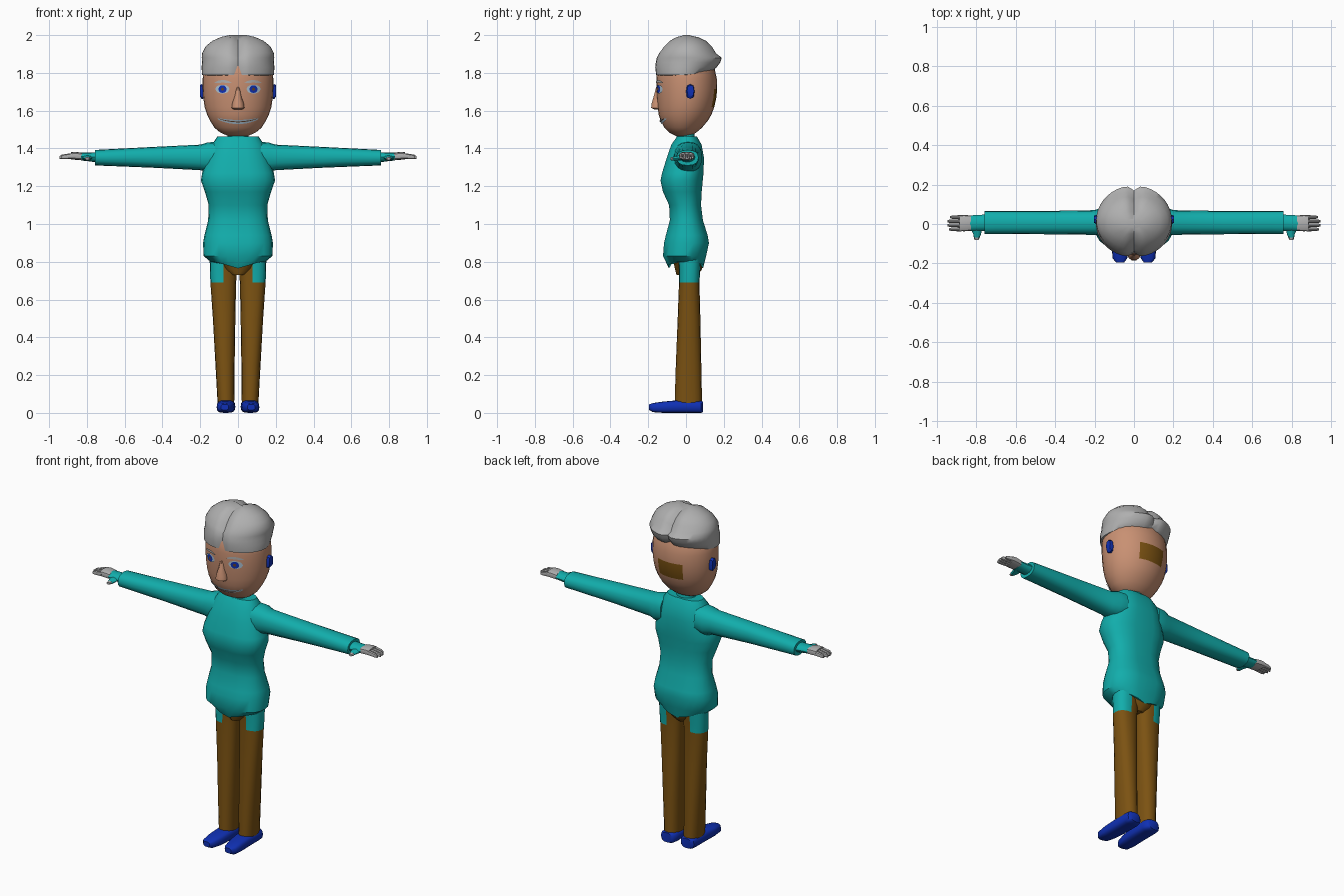
import bpy, bmesh, math

def material(name, rgb):
    m = bpy.data.materials.new(name)
    m.diffuse_color = (*rgb, 1)
    return m

TEAL = material("teal cloth", (0.006, 0.42, 0.41))
SKIN = material("skin", (0.58, 0.28, 0.17))
GREY = material("grey", (0.43, 0.43, 0.43))
BROWN = material("brown cloth", (0.20, 0.085, 0.006))
BLUE = material("blue", (0.005, 0.03, 0.46))
PALE = material("pale blue", (0.42, 0.55, 0.66))
DARK = material("dark brown", (0.13, 0.05, 0.02))

def finish(name, bm, mats, mirror=False, angle=40):
    bmesh.ops.recalc_face_normals(bm, faces=bm.faces)
    me = bpy.data.meshes.new(name)
    bm.to_mesh(me)
    bm.free()
    ob = bpy.data.objects.new(name, me)
    bpy.context.collection.objects.link(ob)
    for m in mats:
        me.materials.append(m)
    if mirror:
        ob.modifiers.new("Mirror", 'MIRROR')
    bpy.ops.object.select_all(action='DESELECT')
    ob.select_set(True)
    bpy.context.view_layer.objects.active = ob
    bpy.ops.object.shade_smooth_by_angle(angle=math.radians(angle))
    return ob

def loft(name, rings, mats, axis='z', n=24, mirror=False, power=1.0, shape=None, rule=None, angle=40):
    """Rings are (position, a_min, a_max, b_min, b_max): x,y for axis z; y,z for axis x; x,z for axis y."""
    bm = bmesh.new()
    loops = []
    for p, a0, a1, b0, b1 in rings:
        loop = []
        for i in range(n):
            t = 2 * math.pi * i / n
            c, s = math.cos(t), math.sin(t)
            c = math.copysign(abs(c) ** power, c)
            s = math.copysign(abs(s) ** power, s)
            a = (a0 + a1) / 2 + (a1 - a0) / 2 * c
            b = (b0 + b1) / 2 + (b1 - b0) / 2 * s
            co = {'z': (a, b, p), 'x': (p, a, b), 'y': (a, p, b)}[axis]
            loop.append(bm.verts.new(shape(*co) if shape else co))
        loops.append(loop)
    for u, v in zip(loops, loops[1:]):
        for i in range(n):
            j = (i + 1) % n
            bm.faces.new((u[i], u[j], v[j], v[i]))
    bm.faces.new(loops[0])
    bm.faces.new(loops[-1])
    if rule:
        for f in bm.faces:
            f.material_index = rule(f.calc_center_median())
    return finish(name, bm, mats, mirror, angle)

def sym(rows):
    return [(z, -w, w, y0, y1) for z, w, y0, y1 in rows]

# Jacket body with a shallow centre seam and a pointed front hem
def jacket_shape(x, y, z):
    if abs(x) < 0.008:
        y *= 0.95
    if z < 0.815:
        z -= 0.035 * max(0, 1 - abs(x) / 0.12)
    return x, y, z

loft("jacket", sym([
    (0.80, 0.145, -0.095, 0.095), (0.83, 0.182, -0.125, 0.11), (0.90, 0.185, -0.12, 0.125),
    (0.94, 0.178, -0.11, 0.118), (1.02, 0.158, -0.088, 0.092), (1.10, 0.155, -0.092, 0.082),
    (1.17, 0.175, -0.125, 0.086), (1.23, 0.196, -0.138, 0.092), (1.27, 0.190, -0.13, 0.096),
    (1.35, 0.162, -0.105, 0.098), (1.42, 0.138, -0.08, 0.085), (1.462, 0.11, -0.05, 0.06)]),
    [TEAL], power=0.85, shape=jacket_shape)
loft("neck", sym([(1.43, 0.06, -0.055, 0.05), (1.47, 0.056, -0.05, 0.045), (1.50, 0.05, -0.045, 0.04)]), [TEAL], n=12)

# Sleeves, wrists and hands
loft("sleeve", [
    (0.11, -0.065, 0.085, 1.285, 1.435), (0.16, -0.062, 0.085, 1.275, 1.432),
    (0.20, -0.055, 0.07, 1.285, 1.420), (0.45, -0.052, 0.066, 1.298, 1.408),
    (0.70, -0.05, 0.066, 1.308, 1.395), (0.757, -0.05, 0.066, 1.310, 1.392)],
    [TEAL], 'x', 16, True, 0.85)
loft("wrist", [(0.74, -0.035, 0.05, 1.325, 1.38), (0.79, -0.035, 0.045, 1.332, 1.378),
    (0.83, -0.036, 0.044, 1.336, 1.378)], [TEAL], 'x', 12, True)
loft("palm", [(0.825, -0.034, 0.043, 1.338, 1.377), (0.86, -0.037, 0.046, 1.340, 1.382),
    (0.885, -0.036, 0.045, 1.342, 1.38)], [GREY], 'x', 12, True, 0.7)
for k, tip in enumerate((0.937, 0.945, 0.945, 0.932)):
    y = -0.027 + k * 0.0205
    loft("finger", [(0.875, y - 0.0105, y + 0.0105, 1.345, 1.376), (tip - 0.012, y - 0.009, y + 0.009, 1.343, 1.367),
        (tip, y - 0.005, y + 0.005, 1.345, 1.359)], [GREY], 'x', 8, True)
loft("thumb", [(-0.082, 0.788, 0.808, 1.338, 1.352), (-0.068, 0.782, 0.812, 1.336, 1.356),
    (-0.05, 0.775, 0.815, 1.336, 1.360), (-0.02, 0.77, 0.83, 1.338, 1.365)],
    [TEAL, GREY], 'y', 8, True, rule=lambda c: int(c.y < -0.07))

# Trousers: jacket-coloured upper outer panel, brown below
loft("trouser_leg", [
    (0.05, 0.02, 0.108, -0.06, 0.085), (0.25, 0.018, 0.119, -0.054, 0.081), (0.50, 0.014, 0.133, -0.044, 0.076),
    (0.69, 0.01, 0.146, -0.037, 0.071), (0.75, 0.006, 0.149, -0.037, 0.075), (0.83, 0.004, 0.15, -0.04, 0.08)],
    [BROWN, TEAL], n=16, mirror=True, power=0.85, rule=lambda c: int(c.z > 0.69 and c.x > 0.07))
loft("trouser_seat", sym([(0.73, 0.035, -0.05, 0.06), (0.76, 0.085, -0.058, 0.085), (0.82, 0.13, -0.07, 0.095)]),
    [BROWN], n=16)

# Shoes
loft("shoe", [
    (-0.195, 0.05, 0.09, 0.015, 0.045), (-0.175, 0.035, 0.108, 0.004, 0.052), (-0.12, 0.022, 0.113, 0, 0.06),
    (-0.05, 0.016, 0.112, 0, 0.066), (0.05, 0.014, 0.112, 0, 0.066), (0.08, 0.022, 0.108, 0, 0.064),
    (0.09, 0.035, 0.095, 0.004, 0.06)], [BLUE], 'y', 16, True, 0.65)

# Head with a rectangular patch on the back
HEAD = [(1.465, 0.05, -0.05, 0.02), (1.485, 0.095, -0.09, 0.055), (1.51, 0.125, -0.115, 0.085),
    (1.55, 0.15, -0.135, 0.118), (1.58, 0.164, -0.145, 0.135), (1.62, 0.177, -0.15, 0.15),
    (1.67, 0.184, -0.155, 0.161), (1.715, 0.187, -0.157, 0.165), (1.77, 0.187, -0.157, 0.163),
    (1.83, 0.18, -0.15, 0.15), (1.88, 0.14, -0.12, 0.12)]
loft("head", sym(HEAD), [SKIN, BROWN], n=28,
    rule=lambda c: int(c.y > 0.12 and abs(c.x) < 0.09 and 1.62 < c.z < 1.715))

def face_y(x, z):
    """Front surface of the head at x, z."""
    for (z0, w0, f0, b0), (z1, w1, f1, b1) in zip(HEAD, HEAD[1:]):
        if z0 <= z <= z1:
            t = (z - z0) / (z1 - z0)
            w, f, b = (p + (q - p) * t for p, q in ((w0, w1), (f0, f1), (b0, b1)))
            return (f + b) / 2 - (b - f) / 2 * math.sqrt(max(0, 1 - (x / w) ** 2))

def plate(name, x0, x1, mid, half, mat, lift=0.004, mirror=True, n=12):
    """Thin strip following the face, centred on mid(t) with half-height half(t), t from -1 to 1."""
    bm = bmesh.new()
    rows = []
    for i in range(n + 1):
        t = -1 + 2 * i / n
        x = (x0 + x1) / 2 + (x1 - x0) / 2 * t
        h = max(half(t), 0.0005)
        rows.append([bm.verts.new((x, face_y(x, z) - lift, z)) for z in (mid(t) - h, mid(t) + h)])
    for a, b in zip(rows, rows[1:]):
        bm.faces.new((a[0], b[0], b[1], a[1]))
    return finish(name, bm, [mat], mirror)

def arc(r):
    return lambda t: r * math.sqrt(max(0, 1 - t * t))

# Eyes, brows and mouth
plate("eye_white", 0.045, 0.12, lambda t: 1.714, arc(0.023), PALE)
plate("iris", 0.06, 0.104, lambda t: 1.714, arc(0.02), BLUE, 0.007)
plate("pupil", 0.074, 0.09, lambda t: 1.714, arc(0.008), DARK, 0.009)
plate("eyebrow", 0.035, 0.125, lambda t: 1.755 - 0.008 * t * t, arc(0.007), GREY, 0.006)
plate("mouth", -0.11, 0.11, lambda t: 1.54 + 0.018 * t * t, arc(0.011), PALE, 0.005, False, 20)
plate("mouth_line", -0.10, 0.10, lambda t: 1.541 + 0.016 * t * t, arc(0.0025), DARK, 0.008, False, 20)

# Nose
loft("nose", sym([(1.605, 0.022, -0.165, -0.13), (1.615, 0.034, -0.186, -0.12), (1.64, 0.03, -0.183, -0.12),
    (1.68, 0.018, -0.171, -0.12), (1.725, 0.012, -0.159, -0.12)]), [SKIN], n=10)

# Ears
loft("ear", [(0.17, 0.002, 0.04, 1.665, 1.735), (0.192, 0.0, 0.045, 1.662, 1.74), (0.202, 0.006, 0.042, 1.675, 1.735)],
    [BLUE], 'x', 8, True, 0.7)

# Hair: two lobes parted along the middle
def hair_shape(x, y, z):
    part = max(0, 1 - abs(x) / 0.035)
    y *= 1 - 0.13 * part
    if z > 1.9:
        z -= 0.018 * part
    if z < 1.83 and y > 0:
        z += 0.12 * y
    return x, y, z

loft("hair", sym([
    (1.785, 0.17, -0.145, 0.12), (1.79, 0.19, -0.163, 0.14), (1.83, 0.193, -0.168, 0.168),
    (1.855, 0.19, -0.165, 0.187), (1.88, 0.192, -0.16, 0.195), (1.905, 0.19, -0.148, 0.165),
    (1.94, 0.172, -0.122, 0.143), (1.97, 0.135, -0.09, 0.11), (1.99, 0.09, -0.055, 0.07), (2.0, 0.045, -0.025, 0.03)]),
    [GREY], n=40, shape=hair_shape, angle=50)
